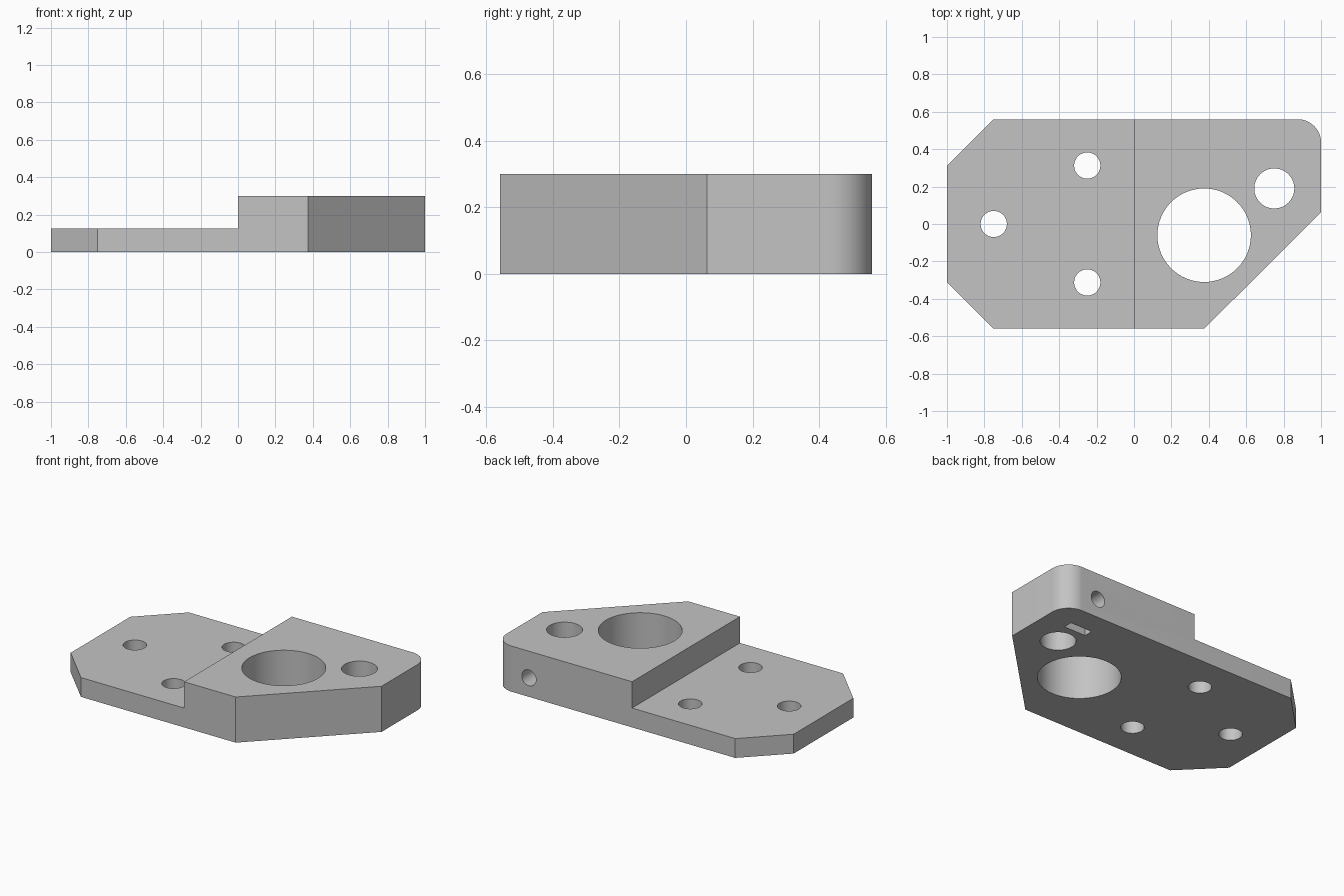
import bpy, bmesh
from math import radians, sin, cos, pi
from mathutils import Matrix

if "Cube" in bpy.data.objects:
    bpy.data.objects.remove(bpy.data.objects["Cube"], do_unlink=True)

HEIGHT, STEP = 0.3, 0.127
HALF = 0.56

grey = bpy.data.materials.new("plain_grey")
grey.use_nodes = True
color = (0.55, 0.55, 0.55, 1)
grey.diffuse_color = color
grey.node_tree.nodes["Principled BSDF"].inputs["Base Color"].default_value = color


def make_object(name, bm):
    bmesh.ops.recalc_face_normals(bm, faces=bm.faces)
    mesh = bpy.data.meshes.new(name)
    bm.to_mesh(mesh)
    bm.free()
    mesh.materials.append(grey)
    obj = bpy.data.objects.new(name, mesh)
    bpy.context.collection.objects.link(obj)
    return obj


def cut(target, bm):
    """Subtract a solid from the target and discard the cutter."""
    cutter = make_object("cutter", bm)
    cutter.hide_render = True
    mod = target.modifiers.new("cut", "BOOLEAN")
    mod.operation = "DIFFERENCE"
    mod.solver = "EXACT"
    mod.object = cutter
    bpy.context.view_layer.objects.active = target
    bpy.ops.object.modifier_apply(modifier=mod.name)
    bpy.data.objects.remove(cutter, do_unlink=True)


def cylinder(radius, length, center, axis="Z"):
    bm = bmesh.new()
    turn = Matrix.Rotation(pi / 2, 4, "X") if axis == "Y" else Matrix()
    bmesh.ops.create_cone(bm, cap_ends=True, segments=64, radius1=radius, radius2=radius,
                          depth=length, matrix=Matrix.Translation(center) @ turn)
    return bm


def box(low, high):
    bm = bmesh.new()
    size = [b - a for a, b in zip(low, high)]
    mid = [(a + b) / 2 for a, b in zip(low, high)]
    bmesh.ops.create_cube(bm, size=1, matrix=Matrix.Translation(mid) @ Matrix.Diagonal((*size, 1)))
    return bm


# Plate outline: chamfered corners and one rounded back corner
R = 0.125
outline = [(-1, -0.31), (-0.75, -HALF), (0.375, -HALF), (1, 0.0625)]
outline += [(1 - R + R * cos(i * pi / 32), HALF - R + R * sin(i * pi / 32)) for i in range(17)]
outline += [(-0.75, HALF), (-1, 0.31)]

bm = bmesh.new()
base = bm.faces.new([bm.verts.new((x, y, 0)) for x, y in outline])
top = bmesh.ops.extrude_face_region(bm, geom=[base])["geom"]
bmesh.ops.translate(bm, vec=(0, 0, HEIGHT), verts=[v for v in top if isinstance(v, bmesh.types.BMVert)])
block = make_object("mounting_block", bm)

# Lower step on the right half
cut(block, box((-1.2, -1, STEP), (0, 1, 1)))

# Mounting holes, large bore and rod hole
for x, y, r in [(-0.75, 0, 0.07), (-0.25, 0.3125, 0.07), (-0.25, -0.3125, 0.07),
                (0.375, -0.06, 0.25), (0.75, 0.19, 0.107)]:
    cut(block, cylinder(r, 1, (x, y, 0)))

# Clamp screw hole from the back, and nut slot from below
cut(block, cylinder(0.052, 0.5, (0.75, 0.44, 0.125), "Y"))
cut(block, box((0.67, 0.345, -0.1), (0.83, 0.405, 0.21)))

bpy.ops.object.select_all(action="DESELECT")
block.select_set(True)
bpy.context.view_layer.objects.active = block
bpy.ops.object.shade_smooth_by_angle(angle=radians(30))
